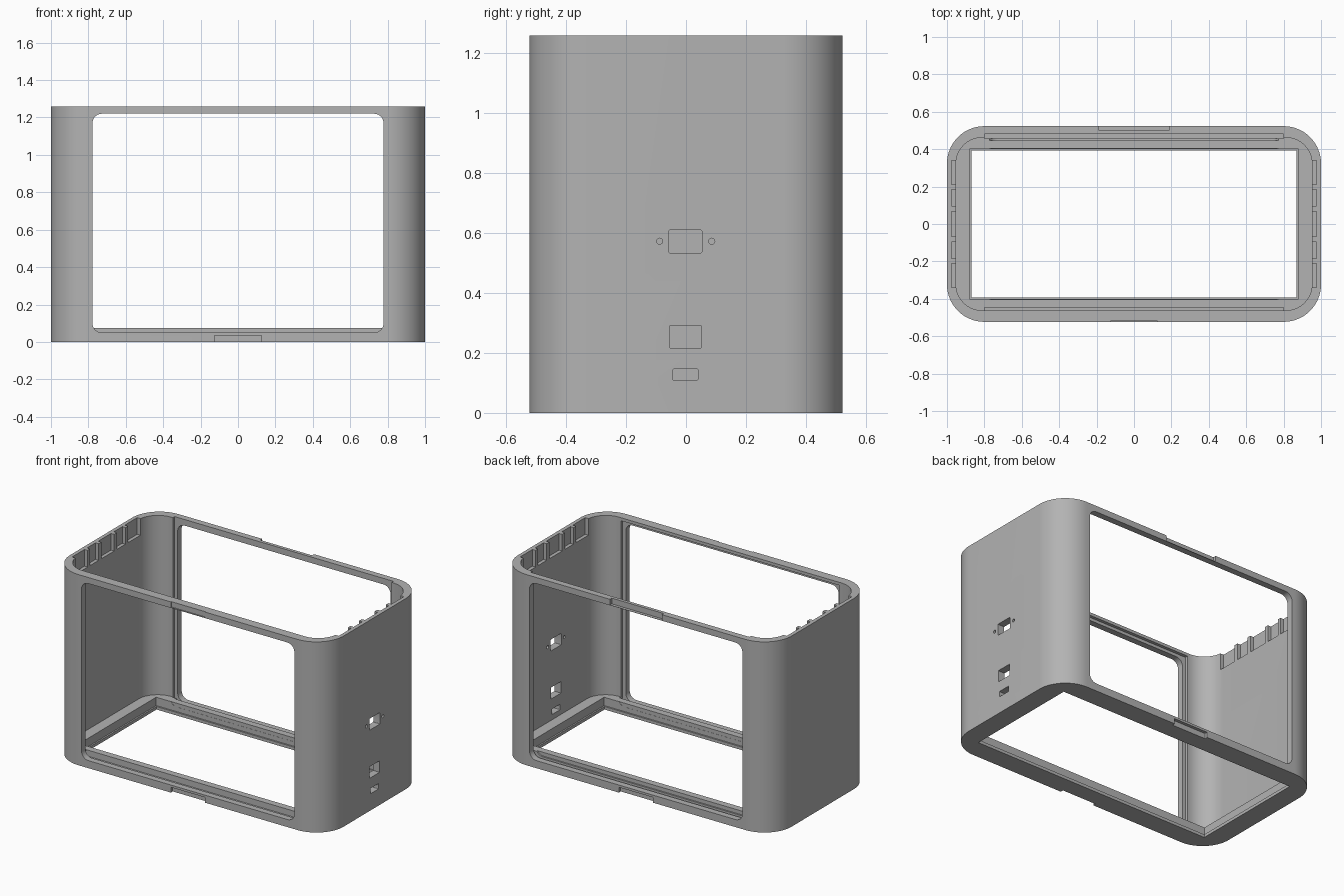
import bpy, bmesh, math

if "Cube" in bpy.data.objects:
    bpy.data.objects.remove(bpy.data.objects["Cube"])

grey = bpy.data.materials.new("grey plastic")
grey.diffuse_color = (0.45, 0.45, 0.45, 1)
grey.use_nodes = True
grey.node_tree.nodes["Principled BSDF"].inputs["Base Color"].default_value = grey.diffuse_color


def rounded_prism(name, w, h, r, lo, hi, axis="Z", centre=(0, 0), seg=12):
    """Rounded rectangle (half sizes w, h) extruded from lo to hi along an axis."""
    pts = []
    for k, (sx, sy) in enumerate([(1, 1), (-1, 1), (-1, -1), (1, -1)]):
        for i in range(seg + 1 if r else 1):
            a = math.pi / 2 * (k + i / seg)
            pts.append((centre[0] + sx * (w - r) + r * math.cos(a),
                        centre[1] + sy * (h - r) + r * math.sin(a)))
    place = {"Z": lambda u, v, t: (u, v, t),
             "Y": lambda u, v, t: (u, t, v),
             "X": lambda u, v, t: (t, u, v)}[axis]
    bm = bmesh.new()
    low = [bm.verts.new(place(u, v, lo)) for u, v in pts]
    top = [bm.verts.new(place(u, v, hi)) for u, v in pts]
    bm.faces.new(low)
    bm.faces.new(top)
    n = len(pts)
    for i in range(n):
        j = (i + 1) % n
        bm.faces.new((low[i], low[j], top[j], top[i]))
    bmesh.ops.recalc_face_normals(bm, faces=bm.faces)
    me = bpy.data.meshes.new(name)
    bm.to_mesh(me)
    bm.free()
    me.materials.append(grey)
    ob = bpy.data.objects.new(name, me)
    bpy.context.collection.objects.link(ob)
    return ob


def box(x0, x1, y0, y1, z0, z1):
    return rounded_prism("cutter", (x1 - x0) / 2, (y1 - y0) / 2, 0, z0, z1,
                         centre=((x0 + x1) / 2, (y0 + y1) / 2))


# Outer body
W, D, H = 1.0, 0.523, 1.26
body = rounded_prism("enclosure_body", W, D, 0.2, 0, H, seg=20)

# Main cavity and stepped floor opening
cutters = [rounded_prism("cutter", 0.952, 0.462, 0.14, 0.075, H + 0.1, seg=16),
           box(-0.88, 0.88, -0.402, 0.402, 0.02, 0.2),
           box(-0.87, 0.87, -0.392, 0.392, -0.1, 0.1)]

# Front and back windows
for s in (-1, 1):
    cutters.append(rounded_prism("cutter", 0.778, 0.585, 0.05, min(s * 0.395, s * 0.7),
                                 max(s * 0.395, s * 0.7), "Y", (0, 0.635)))
# keep the floor lip standing behind each sill
lips = [(-0.778, 0.778, s * 0.425 - 0.022, s * 0.425 + 0.022, 0.03, 0.075) for s in (-1, 1)]

# Panel slots: closed at the front, open on top at the back
cutters += [box(-0.8, 0.8, -0.482, -0.447, 0.035, 1.24),
            box(-0.8, 0.8, 0.457, 0.481, 0.035, H + 0.1)]

# Finger notches on the outer edges
cutters += [box(-0.19, 0.19, 0.503, 0.6, 1.222, H + 0.1),
            box(-0.125, 0.125, -0.6, -0.518, 1.225, H + 0.1),
            box(-0.125, 0.125, -0.6, -0.503, -0.1, 0.035),
            box(-0.125, 0.125, 0.503, 0.6, -0.1, 0.035)]

# Clip recesses along the top of both side walls
for s in (-1, 1):
    for y0, y1 in [(-0.34, -0.21), (-0.185, -0.095), (-0.067, 0.067),
                   (0.095, 0.185), (0.21, 0.34)]:
        cutters.append(box(min(s * 0.9, s * 0.975), max(s * 0.9, s * 0.975),
                           y0, y1, 1.15, H + 0.1))

# Ports and screw holes in the right wall
for y, z, w, h, r in [(-0.002, 0.572, 0.055, 0.038, 0.004), (-0.002, 0.254, 0.052, 0.038, 0),
                      (-0.002, 0.128, 0.042, 0.018, 0.003),
                      (-0.088, 0.573, 0.01, 0.01, 0.0099), (0.086, 0.573, 0.01, 0.01, 0.0099)]:
    cutters.append(rounded_prism("cutter", w, h, r, 0.9, 1.1, "X", (y, z), 5))


def boolean(tool, op):
    m = body.modifiers.new("cut", "BOOLEAN")
    m.object, m.operation, m.solver = tool, op, "EXACT"
    bpy.ops.object.modifier_apply(modifier=m.name)
    bpy.data.objects.remove(tool)


bpy.context.view_layer.objects.active = body
body.select_set(True)
for c in cutters:
    boolean(c, "DIFFERENCE")
for lip in lips:
    boolean(box(*lip), "UNION")
bpy.ops.object.shade_smooth_by_angle(angle=math.radians(30))
